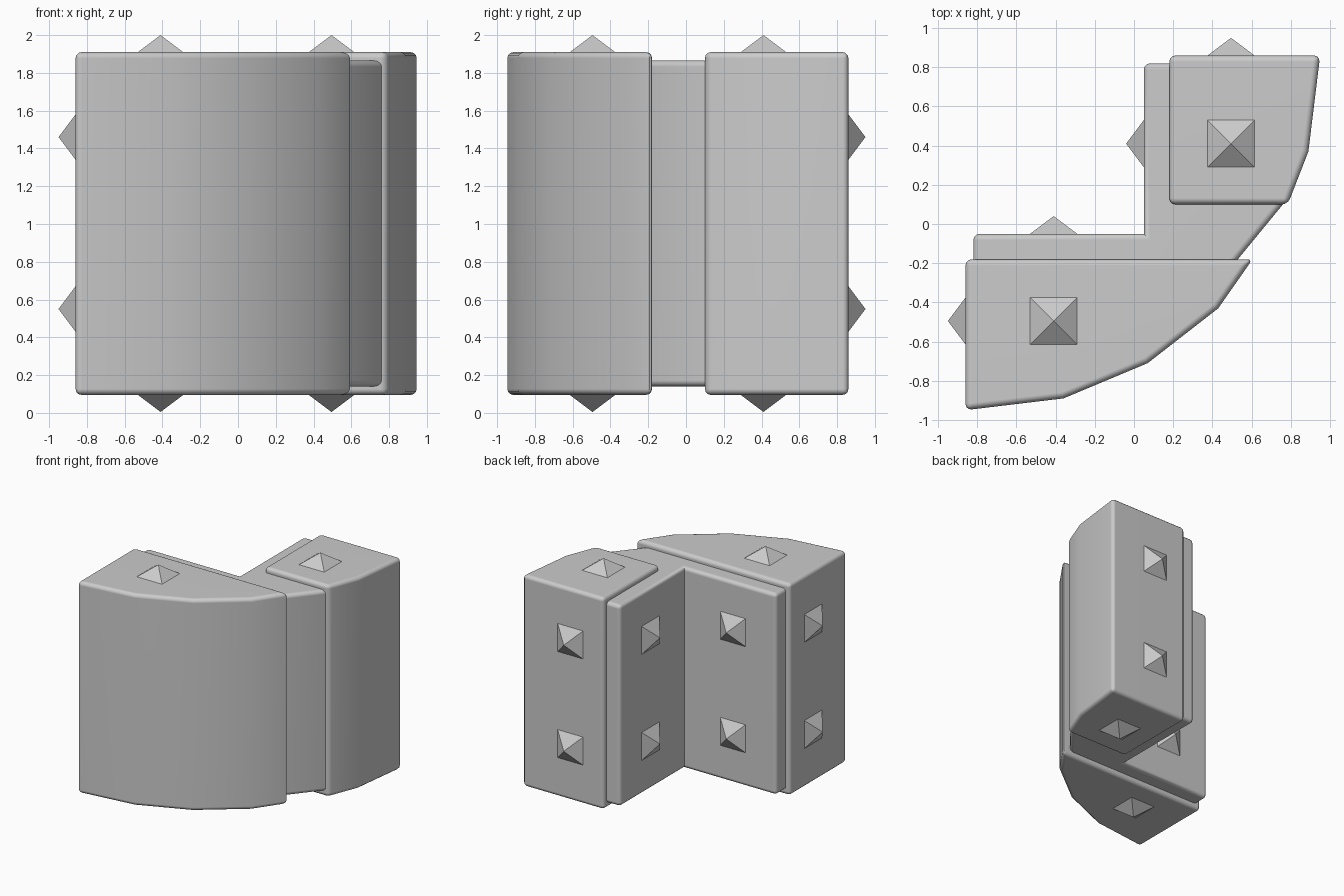
import bpy, bmesh, math
from mathutils import Vector

if "Cube" in bpy.data.objects:
    bpy.data.objects.remove(bpy.data.objects["Cube"])


def finish(bm, name):
    me = bpy.data.meshes.new(name)
    bm.to_mesh(me)
    bm.free()
    ob = bpy.data.objects.new(name, me)
    bpy.context.collection.objects.link(ob)
    return ob


def block(name, pts, z0, z1, r=0.032):
    """Extrude a plan outline and round its convex sharp edges."""
    bm = bmesh.new()
    base = bm.faces.new([bm.verts.new((x, y, z0)) for x, y in pts])
    ext = bmesh.ops.extrude_face_region(bm, geom=[base])
    top = [g for g in ext["geom"] if isinstance(g, bmesh.types.BMVert)]
    bmesh.ops.translate(bm, verts=top, vec=(0, 0, z1 - z0))
    bmesh.ops.recalc_face_normals(bm, faces=bm.faces[:])
    sharp = [e for e in bm.edges if e.calc_face_angle_signed(0) > math.radians(35)]
    bmesh.ops.bevel(bm, geom=sharp, offset=r, segments=3, profile=0.5,
                    affect='EDGES', clamp_overlap=True)
    ob = finish(bm, name)
    bpy.ops.object.select_all(action='DESELECT')
    ob.select_set(True)
    bpy.context.view_layer.objects.active = ob
    bpy.ops.object.shade_smooth_by_angle(angle=math.radians(35))
    # keep the large flat faces flat under the rounded edges
    mod = ob.modifiers.new("face_normals", 'WEIGHTED_NORMAL')
    mod.keep_sharp = True


def stud(name, pos, direction, half=0.12, height=0.09):
    """Four-sided pyramid pointing along direction."""
    n = Vector(direction)
    u = Vector((0, 0, 1)) if abs(n.z) < 0.5 else Vector((1, 0, 0))
    v = n.cross(u)
    p = Vector(pos)
    bm = bmesh.new()
    ring = [bm.verts.new(p + half * (a * u + b * v))
            for a, b in ((-1, -1), (1, -1), (1, 1), (-1, 1))]
    tip = bm.verts.new(p + height * n)
    bm.faces.new(ring)
    for i in range(4):
        bm.faces.new((ring[i], ring[(i + 1) % 4], tip))
    bmesh.ops.recalc_face_normals(bm, faces=bm.faces[:])
    finish(bm, name)


# Two outer blocks following the rounded outside corner
block("front_block", [(-0.86, -0.18), (-0.86, -0.95), (-0.36, -0.89), (0.07, -0.71),
                      (0.43, -0.43), (0.605, -0.18)], 0.095, 1.91)
block("side_block", [(0.18, 0.86), (0.18, 0.10), (0.785, 0.10), (0.89, 0.37),
                     (0.95, 0.86)], 0.095, 1.91)

# L-shaped core between the blocks
block("core", [(-0.82, -0.05), (-0.82, -0.90), (-0.36, -0.84), (0.04, -0.67),
               (0.37, -0.38), (0.53, -0.18), (0.76, 0.10), (0.85, 0.38), (0.90, 0.82),
               (0.05, 0.82), (0.05, -0.05)], 0.14, 1.865)

# Top and bottom studs
for i, (x, y) in enumerate(((-0.41, -0.495), (0.495, 0.41))):
    stud(f"top_stud_{i}", (x, y, 1.91), (0, 0, 1))
    stud(f"bottom_stud_{i}", (x, y, 0.095), (0, 0, -1))

# Studs on the end faces and inner faces, two heights each
for i, z in enumerate((0.55, 1.46)):
    stud(f"left_end_stud_{i}", (-0.86, -0.495, z), (-1, 0, 0))
    stud(f"back_end_stud_{i}", (0.495, 0.86, z), (0, 1, 0))
    stud(f"inner_back_stud_{i}", (-0.41, -0.05, z), (0, 1, 0))
    stud(f"inner_left_stud_{i}", (0.05, 0.41, z), (-1, 0, 0))
